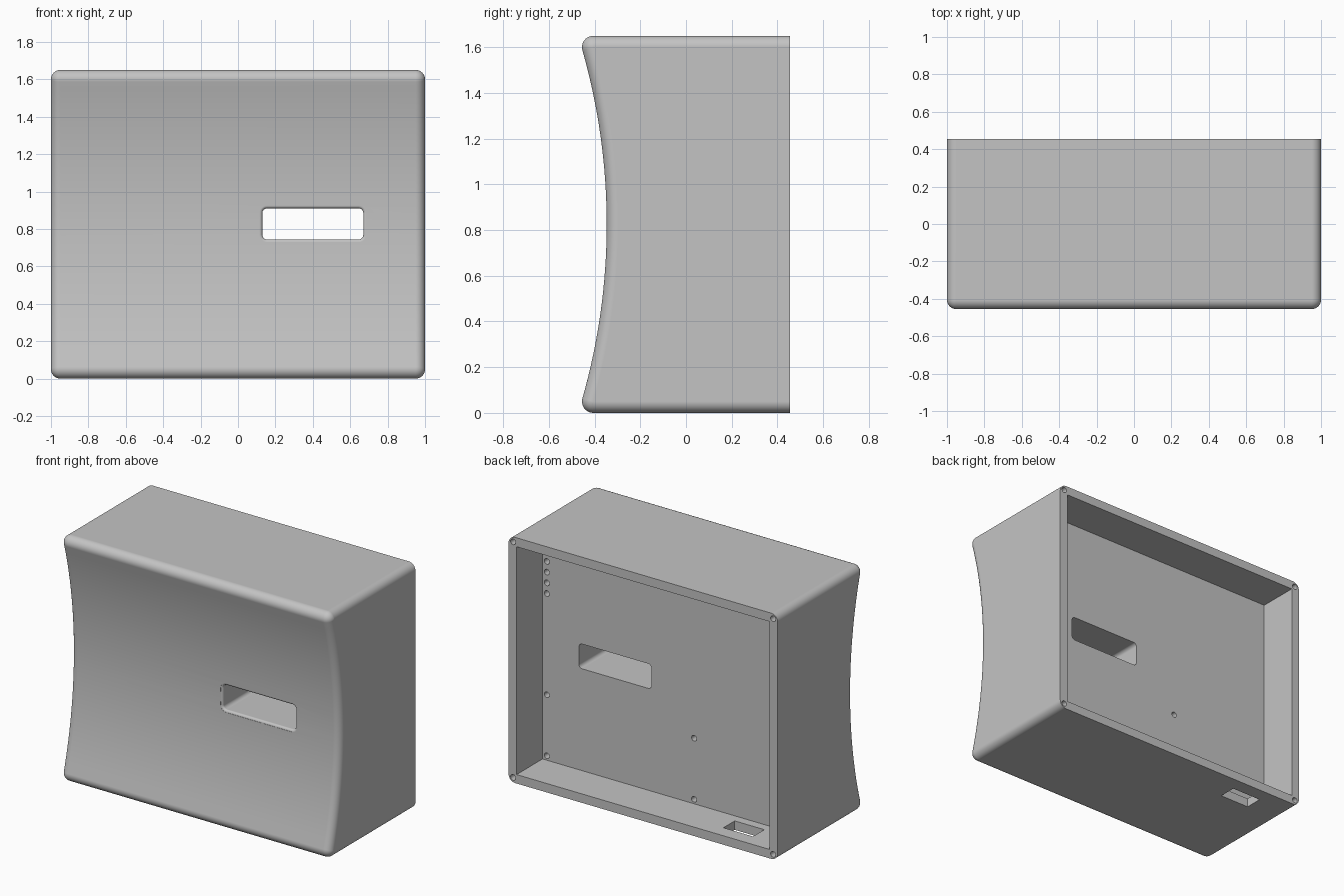
import bpy, bmesh
from math import sin, cos, pi, sqrt, asin

if "Cube" in bpy.data.objects:
    bpy.data.objects.remove(bpy.data.objects["Cube"])

HEIGHT, BACK, WALL, FLOOR = 1.65, 0.455, 0.06, 0.18
MID_Z = HEIGHT / 2
FILLET = 0.05                 # rounding of the outer edges
SWEEP, FRONT = 2.78, -0.347   # concave front: radius and deepest point

grey = bpy.data.materials.new("plain grey")
grey.use_nodes = True
grey.diffuse_color = (0.55, 0.55, 0.55, 1)
grey.node_tree.nodes["Principled BSDF"].inputs["Base Color"].default_value = (0.55, 0.55, 0.55, 1)


def loft(name, rings):
    """Closed solid through matching rings of points."""
    bm = bmesh.new()
    rows = [[bm.verts.new(p) for p in ring] for ring in rings]
    n = len(rows[0])
    for a, b in zip(rows, rows[1:]):
        for i in range(n):
            j = (i + 1) % n
            bm.faces.new((a[i], a[j], b[j], b[i]))
    bm.faces.new(rows[0])
    bm.faces.new(rows[-1][::-1])
    bmesh.ops.remove_doubles(bm, verts=bm.verts, dist=1e-5)
    bmesh.ops.recalc_face_normals(bm, faces=bm.faces)
    mesh = bpy.data.meshes.new(name)
    bm.to_mesh(mesh)
    bm.free()
    mesh.materials.append(grey)
    obj = bpy.data.objects.new(name, mesh)
    bpy.context.collection.objects.link(obj)
    return obj


def side_profile(inset):
    """Side outline (y, z), shrunk by inset except at the flat back."""
    centre_y = FRONT - SWEEP
    half = MID_Z - FILLET
    reach = SWEEP + FILLET
    corner_y = centre_y + sqrt(reach ** 2 - half ** 2)
    tilt = asin(half / reach)
    r = FILLET - inset
    upper = [(BACK, MID_Z - inset)]
    for i in range(11):      # rounded lip
        a = pi / 2 + (pi / 2 + tilt) * i / 10
        upper.append((corner_y + r * cos(a), half + r * sin(a)))
    arc = []
    for i in range(1, 32):   # concave sweep
        a = tilt * (1 - i / 16)
        arc.append((centre_y + (SWEEP + inset) * cos(a), (SWEEP + inset) * sin(a)))
    lower = [(y, -z) for y, z in reversed(upper)]
    return [(y, z + MID_Z) for y, z in upper + arc + lower]


def box(name, x, y, z):
    return loft(name, [[(a, y[0], z[0]), (a, y[1], z[0]), (a, y[1], z[1]), (a, y[0], z[1])] for a in x])


def pin(x, z, start, end, r=0.019):
    ring = [(x + r * cos(2 * pi * i / 24), z + r * sin(2 * pi * i / 24)) for i in range(24)]
    return loft("hole_cutter", [[(a, y, b) for a, b in ring] for y in (start, end)])


def slot_ring(y, grow):
    """Rounded rectangle of the window slot at depth y."""
    r = 0.025 + grow
    pts = []
    for k, (sx, sz) in enumerate(((1, 1), (-1, 1), (-1, -1), (1, -1))):
        for i in range(7):
            a = pi / 2 * (k + i / 6)
            pts.append((0.4 + sx * 0.245 + r * cos(a), y, 0.827 + sz * 0.058 + r * sin(a)))
    return pts


# Body: the side outline swept across the width with rounded ends
quarter = [pi / 2 * i / 8 for i in range(9)]
ends = [(1 - FILLET + FILLET * sin(a), FILLET * (1 - cos(a))) for a in quarter]
stations = [(-x, inset) for x, inset in reversed(ends)] + ends
body = loft("housing_shell", [[(x, y, z) for y, z in side_profile(inset)] for x, inset in stations])

# Rear cavity and the cable opening in the bottom wall
cutters = [
    box("cavity_cutter", (WALL - 1, 1 - WALL), (FLOOR, 1), (WALL, HEIGHT - WALL)),
    box("cable_cutter", (-0.75, -0.53), (0.24, 0.36), (-0.2, 0.3)),
]

# Window slot with a softly rounded front rim
soft = 0.015
flare = [slot_ring(FRONT - 0.05, soft)]
flare += [slot_ring(FRONT + soft * (1 - cos(a)), soft * (1 - sin(a))) for a in quarter]
flare.append(slot_ring(FLOOR + 0.1, 0))
cutters.append(loft("window_cutter", flare))

# Screw holes in the rim corners
for x in (-0.966, 0.966):
    for z in (0.034, HEIGHT - 0.034):
        cutters.append(pin(x, z, BACK - 0.15, BACK + 0.1))

# Mounting holes in the cavity floor
mounts = [(x, z) for x in (0.908, -0.186) for z in (0.5, 0.09)]
mounts += [(0.908, 1.395 - 0.072 * i) for i in range(4)]
for x, z in mounts:
    cutters.append(pin(x, z, FLOOR - 0.12, FLOOR + 0.05))

bpy.context.view_layer.objects.active = body
body.select_set(True)
for cutter in cutters:
    cutter.hide_render = True
    mod = body.modifiers.new("cut", "BOOLEAN")
    mod.operation = "DIFFERENCE"
    mod.solver = "EXACT"
    mod.object = cutter
    bpy.ops.object.modifier_apply(modifier=mod.name)
    bpy.data.objects.remove(cutter)

# Smooth the rounded edges and keep the flats flat
bpy.ops.object.shade_smooth_by_angle(angle=pi / 6)
normals = body.modifiers.new("flat_normals", "WEIGHTED_NORMAL")
normals.keep_sharp = True
